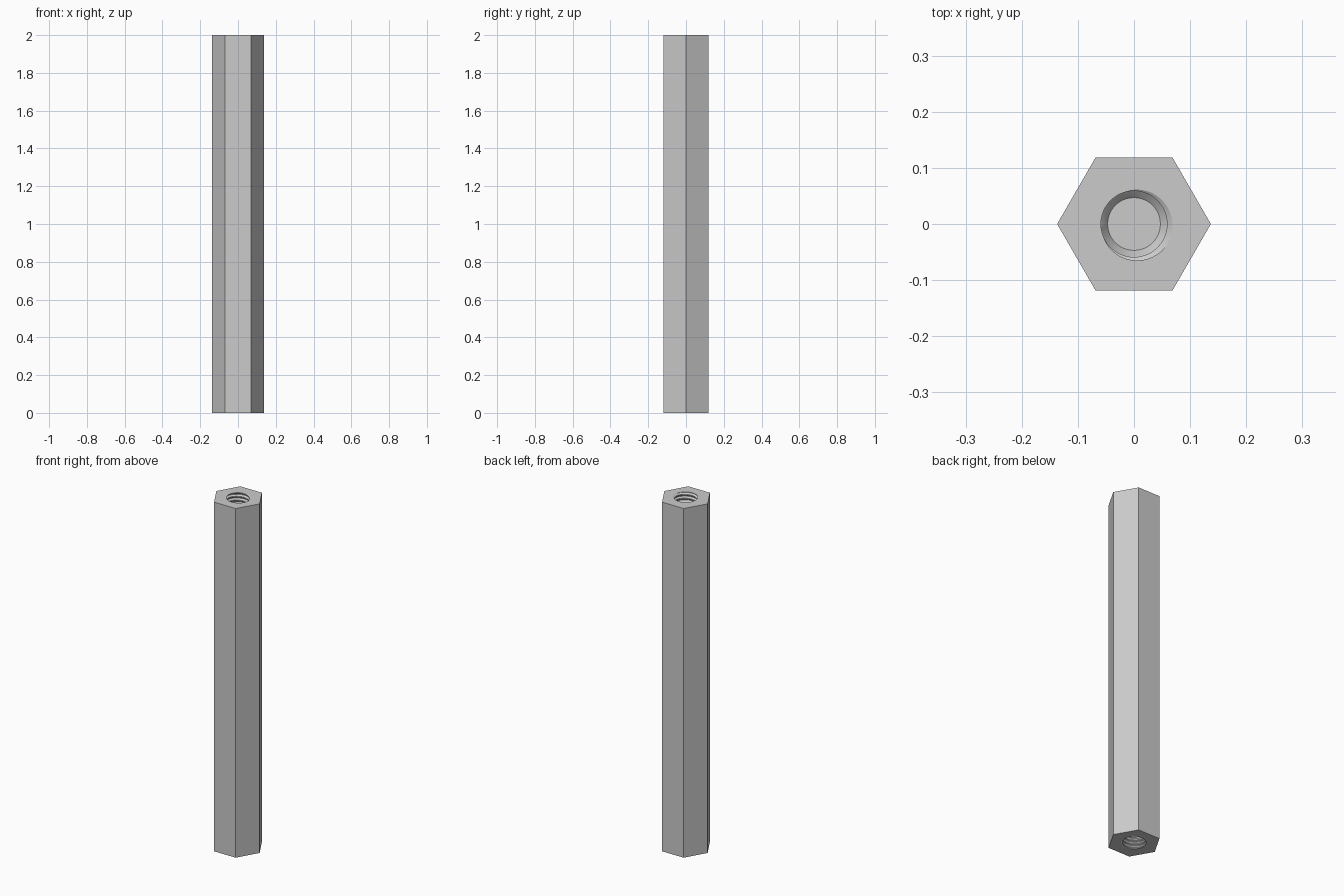
import bpy, bmesh, math

if "Cube" in bpy.data.objects:
    bpy.data.objects.remove(bpy.data.objects["Cube"])

LENGTH, CORNER = 2.0, 0.137          # bar length, hexagon corner radius
MINOR, MAJOR, PITCH = 0.059, 0.069, 0.0215
DEPTH, CONE, FLOOR_R = 0.34, 0.02, 0.047
SEG = 48
TWO_PI = 2 * math.pi

# one turn of thread profile: (fraction of pitch, radius)
PROFILE = [(0, MAJOR), (0.125, MAJOR), (0.4375, MINOR), (0.6875, MINOR), (1, MAJOR)]


def thread_radius(u):
    u %= 1.0
    for (a, ra), (b, rb) in zip(PROFILE, PROFILE[1:]):
        if u <= b:
            return ra + (rb - ra) * (u - a) / (b - a)
    return MAJOR


def polar(r, a, z):
    return (r * math.cos(a), r * math.sin(a), z)


def add_end(bm, flip):
    """Hexagonal end face with a blind threaded hole; flip makes the lower end."""
    top, bottom = LENGTH / 2, LENGTH / 2 - DEPTH
    phase = 0.0625 - math.radians(20) / TWO_PI   # groove opens on the right at the mouth
    turns = math.ceil(DEPTH / PITCH) + 2

    def point(r, a, z):
        x, y, z = polar(r, a, z)
        return bm.verts.new((x, -y, -z) if flip else (x, y, z))

    # helical grid, clipped to the hole's depth
    columns = []
    for i in range(SEG + 1):
        a = TWO_PI * i / SEG
        col = [point(FLOOR_R, a, bottom - CONE)]
        for m in range(-turns, 3):
            for u, _ in PROFILE[:-1]:
                z = top + PITCH * (m + u + a / TWO_PI - phase)
                z = min(top, max(bottom, z))
                w = (z - top) / PITCH - a / TWO_PI + phase
                col.append(point(thread_radius(w), a, z))
        columns.append(col)
    for c, d in zip(columns, columns[1:]):
        for k in range(len(c) - 1):
            bm.faces.new((c[k], d[k], d[k + 1], c[k + 1]))
    verts = [v for c in columns for v in c]
    bmesh.ops.remove_doubles(bm, verts=verts, dist=1e-5)

    def rim(z):
        z = -z if flip else z
        return [e for e in bm.edges if e.is_boundary
                and all(abs(v.co.z - z) < 1e-4 for v in e.verts)]

    # hole floor
    bmesh.ops.edgeloop_fill(bm, edges=rim(bottom - CONE))
    # hexagonal face around the mouth
    mouth = rim(top)
    hexagon = [point(CORNER, TWO_PI * i / 6, top) for i in range(6)]
    edges = [bm.edges.new((hexagon[i], hexagon[(i + 1) % 6])) for i in range(6)]
    bmesh.ops.triangle_fill(bm, edges=mouth + edges, use_beauty=True)
    return hexagon


bm = bmesh.new()
upper = add_end(bm, False)
lower = add_end(bm, True)
# six flat sides
for i in range(6):
    j = (i + 1) % 6
    bm.faces.new((lower[-i % 6], lower[-j % 6], upper[j], upper[i]))
bmesh.ops.recalc_face_normals(bm, faces=bm.faces[:])
bmesh.ops.translate(bm, verts=bm.verts[:], vec=(0, 0, LENGTH / 2))

mesh = bpy.data.meshes.new("hex_standoff")
bm.to_mesh(mesh)
bm.free()
metal = bpy.data.materials.new("plain grey metal")
metal.diffuse_color = (0.6, 0.6, 0.6, 1)
metal.use_nodes = True
metal.node_tree.nodes["Principled BSDF"].inputs["Base Color"].default_value = metal.diffuse_color
mesh.materials.append(metal)
standoff = bpy.data.objects.new("hex_standoff", mesh)
bpy.context.collection.objects.link(standoff)
bpy.context.view_layer.objects.active = standoff
standoff.select_set(True)
bpy.ops.object.shade_smooth_by_angle(angle=math.radians(30))
